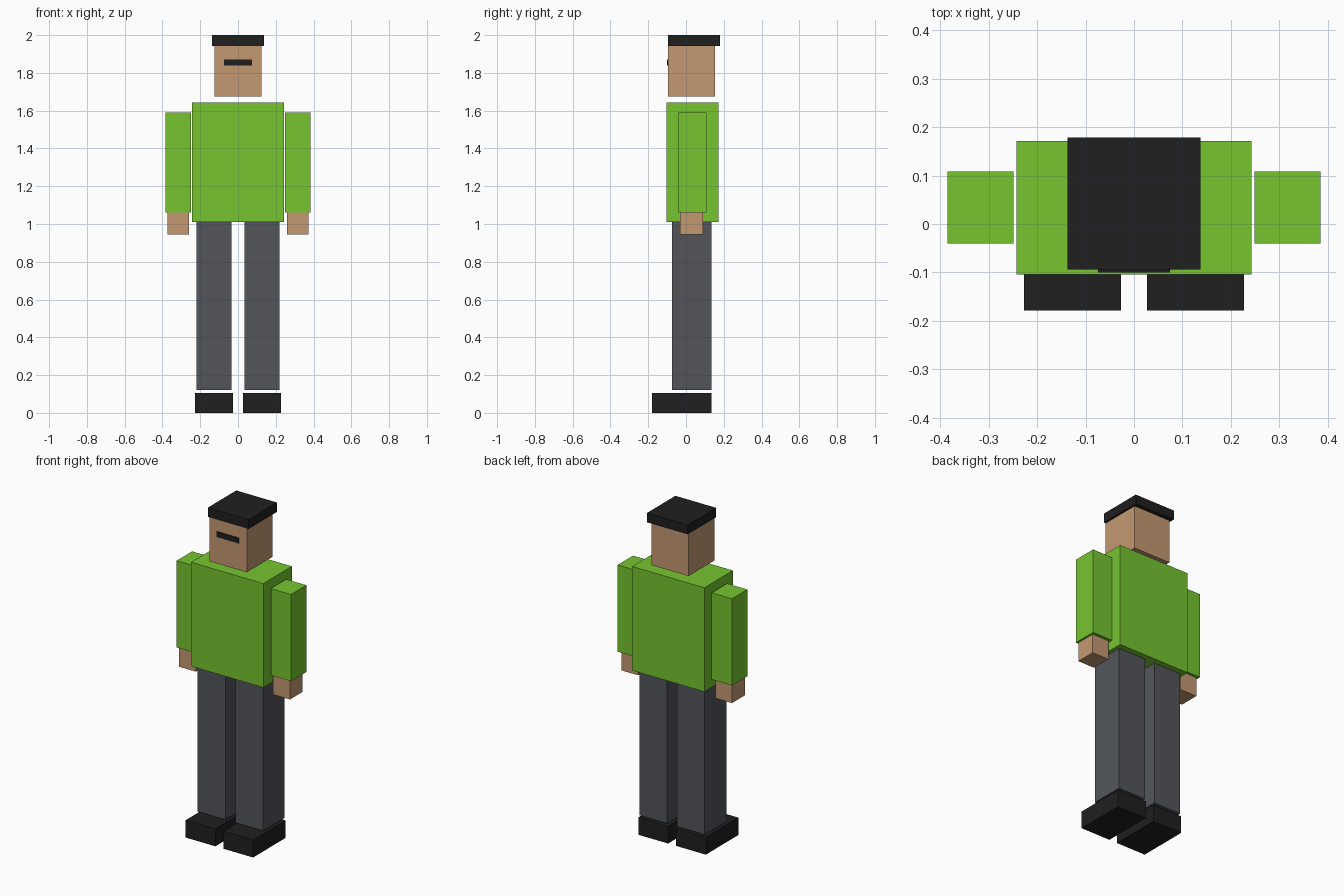
import bpy
import bmesh

if "Cube" in bpy.data.objects:
    bpy.data.objects.remove(bpy.data.objects["Cube"])


def material(name, rgb):
    m = bpy.data.materials.new(name)
    m.diffuse_color = (*rgb, 1.0)
    m.use_nodes = True
    m.node_tree.nodes["Principled BSDF"].inputs["Base Color"].default_value = m.diffuse_color
    return m


GREEN = material("shirt_green", (0.18, 0.56, 0.03))
SKIN = material("skin", (0.55, 0.315, 0.165))
GREY = material("trouser_grey", (0.085, 0.091, 0.102))
BLACK = material("black", (0.014, 0.014, 0.015))


def box(name, x, y, z, mat):
    """Axis-aligned box from (min, max) ranges."""
    bm = bmesh.new()
    bmesh.ops.create_cube(bm, size=1.0)
    for v in bm.verts:
        v.co = [(a + b) / 2 + c * (b - a) for (a, b), c in zip((x, y, z), v.co)]
    # Put the origin at the part's centre
    mid = [(a + b) / 2 for a, b in (x, y, z)]
    bmesh.ops.translate(bm, verts=bm.verts, vec=[-m for m in mid])
    mesh = bpy.data.meshes.new(name)
    bm.to_mesh(mesh)
    bm.free()
    mesh.materials.append(mat)
    obj = bpy.data.objects.new(name, mesh)
    obj.location = mid
    bpy.context.collection.objects.link(obj)
    return obj


def pair(name, x, y, z, mat):
    """The same box on both sides of the body."""
    box(name + "_right", x, y, z, mat)
    box(name + "_left", (-x[1], -x[0]), y, z, mat)


# Head, hair and face strip
box("head", (-0.125, 0.125), (-0.094, 0.154), (1.676, 1.943), SKIN)
box("hair", (-0.137, 0.137), (-0.094, 0.179), (1.943, 2.0), BLACK)
box("face_strip", (-0.074, 0.074), (-0.1, -0.09), (1.84, 1.872), BLACK)

# Body
box("torso", (-0.243, 0.243), (-0.104, 0.171), (1.01, 1.643), GREEN)

# Limbs
pair("sleeve", (0.249, 0.385), (-0.04, 0.108), (1.062, 1.59), GREEN)
pair("hand", (0.26, 0.373), (-0.033, 0.09), (0.945, 1.062), SKIN)
pair("leg", (0.034, 0.22), (-0.074, 0.134), (0.12, 1.01), GREY)
pair("shoe", (0.027, 0.227), (-0.179, 0.134), (0.0, 0.106), BLACK)
